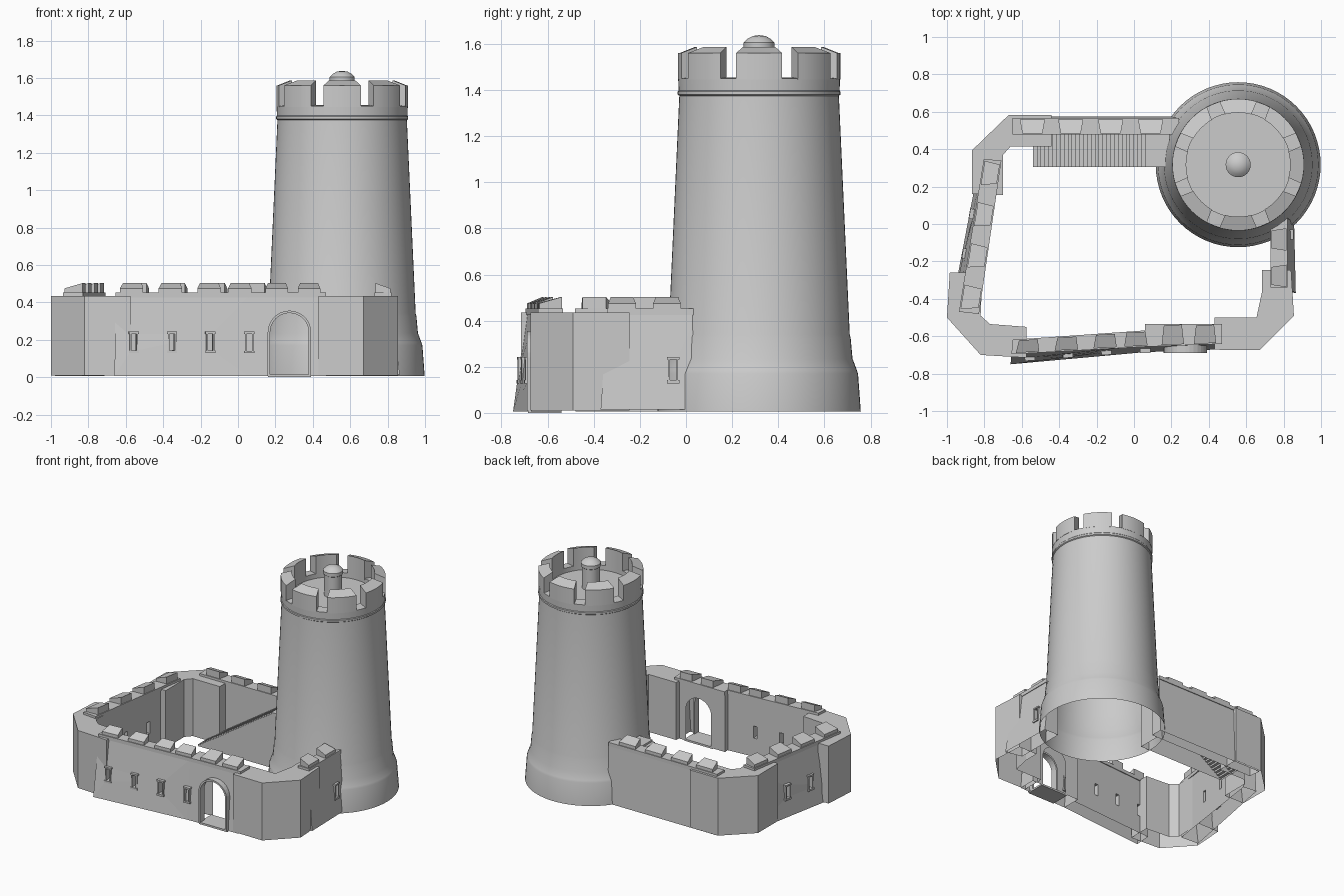
import bpy, bmesh, math
from mathutils import Vector

if "Cube" in bpy.data.objects:
    bpy.data.objects.remove(bpy.data.objects["Cube"])

TOP = 0.435                      # wall-walk height
TC = Vector((0.557, 0.317))      # tower centre


def finish(name, bm, smooth=False):
    bmesh.ops.recalc_face_normals(bm, faces=bm.faces)
    me = bpy.data.meshes.new(name)
    bm.to_mesh(me)
    bm.free()
    ob = bpy.data.objects.new(name, me)
    bpy.context.collection.objects.link(ob)
    if smooth:
        bpy.ops.object.select_all(action='DESELECT')
        bpy.context.view_layer.objects.active = ob
        ob.select_set(True)
        bpy.ops.object.shade_smooth_by_angle(angle=math.radians(25))
    return ob


def loft(name, lower, upper, smooth=False):
    """Solid between two matching closed loops of 3D points."""
    bm = bmesh.new()
    a = [bm.verts.new(p) for p in lower]
    b = [bm.verts.new(p) for p in upper]
    n = len(a)
    bm.faces.new(a)
    bm.faces.new(b)
    for i in range(n):
        j = (i + 1) % n
        bm.faces.new((a[i], a[j], b[j], b[i]))
    return finish(name, bm, smooth)


def prism(name, plan, z0, z1):
    return loft(name, [(p[0], p[1], z0) for p in plan], [(p[0], p[1], z1) for p in plan])


def open_bottom(ob):
    """Parts are open shells underneath."""
    bm = bmesh.new()
    bm.from_mesh(ob.data)
    bad = [f for f in bm.faces if f.normal.z < -0.9 and f.calc_center_median().z < 0.03]
    bmesh.ops.delete(bm, geom=bad, context='FACES')
    bm.to_mesh(ob.data)
    bm.free()


def cut(ob, cutter):
    m = ob.modifiers.new("cut", 'BOOLEAN')
    m.operation, m.solver, m.object = 'DIFFERENCE', 'EXACT', cutter
    bpy.context.view_layer.objects.active = ob
    bpy.ops.object.modifier_apply(modifier=m.name)
    bpy.data.objects.remove(cutter)


def wall(name, base, outer, inner, merlons, windows=(), width=0.12, z0=0.005):
    """Battered wall; base/outer/inner are 2-point lines in plan."""
    base, outer, inner = [[Vector(p) for p in l] for l in (base, outer, inner)]
    ob = loft(name, [(*p, z0) for p in (base[0], base[1], inner[1], inner[0])],
              [(*p, TOP) for p in (outer[0], outer[1], inner[1], inner[0])])
    u = (outer[1] - outer[0]).normalized()
    n = (outer[0] - inner[0])
    n = (n - u * n.dot(u)).normalized()
    # coping course under the merlons
    e = n * 0.006
    prism(name + "_coping", [outer[0] + e, outer[1] + e, inner[1] - e, inner[0] - e], 0.425, 0.452)
    # merlons with outward-sloping tops and splayed sides
    for i, t in enumerate(merlons):
        o, q = outer[0].lerp(outer[1], t), inner[0].lerp(inner[1], t)
        h = u * width / 2
        plan = [o - h, o + h, q + h * 0.8, q - h * 0.8]
        zs = (0.475, 0.475, 0.503, 0.503)
        loft(f"{name}_merlon_{i}", [(*p, 0.45) for p in plan], [(*p, z) for p, z in zip(plan, zs)])
    # slit windows with stone surrounds
    for i, t in enumerate(windows):
        c = base[0].lerp(base[1], t).lerp(outer[0].lerp(outer[1], t), 0.43)

        def block(nm, u0, u1, n0, n1, za, zb):
            return prism(nm, [c + u * u0 + n * n0, c + u * u1 + n * n0,
                              c + u * u1 + n * n1, c + u * u0 + n * n1], za, zb)
        cut(ob, block("cutter", -0.014, 0.014, -0.3, 0.1, 0.142, 0.232))
        wn = f"{name}_window_{i}"
        for s in (-1, 1):
            block(wn + "_jamb", s * 0.014, s * 0.022, -0.02, 0.012, 0.14, 0.232)
        block(wn + "_lintel", -0.027, 0.027, -0.02, 0.014, 0.232, 0.243)
        block(wn + "_sill", -0.027, 0.027, -0.02, 0.016, 0.128, 0.142)
    open_bottom(ob)
    return ob


# curtain walls
wall("south_wall", [(-0.66, -0.75), (0.06, -0.685)], [(-0.655, -0.69), (0.06, -0.65)],
     [(-0.65, -0.625), (0.06, -0.575)], (0.12, 0.41, 0.70, 0.93), (0.14, 0.425, 0.71), 0.125)
wall("north_wall", [(-0.66, 0.575), (0.24, 0.575)], [(-0.65, 0.56), (0.24, 0.56)],
     [(-0.65, 0.485), (0.24, 0.485)], (0.12, 0.35, 0.59, 0.83), (), 0.135)
wall("west_wall", [(-0.823, 0.35), (-0.98, -0.47)], [(-0.797, 0.347), (-0.93, -0.47)],
     [(-0.715, 0.34), (-0.835, -0.48)], (0.09, 0.36, 0.63, 0.9), (0.36, 0.62), 0.13)
wall("east_wall", [(0.865, -0.37), (0.855, 0.05)], [(0.815, -0.34), (0.815, 0.05)],
     [(0.735, -0.34), (0.735, 0.05)], (0.16, 0.66), (0.74,), 0.12, 0.015)

# gate section
gate = wall("gate_wall", [(0.06, -0.685), (0.47, -0.67)], [(0.06, -0.65), (0.47, -0.635)],
            [(0.06, -0.54), (0.47, -0.54)], (0.36, 0.78), (), 0.12)


def arch(r, bottom, spring=0.24, cx=0.275, seg=16):
    pts = [(cx - r, bottom)]
    pts += [(cx + r * math.cos(math.pi * (1 - i / seg)), spring + r * math.sin(math.pi * i / seg))
            for i in range(seg + 1)]
    return pts + [(cx + r, bottom)]


hole = arch(0.103, -0.05)
cut(gate, loft("gate_cutter", [(x, -0.9, z) for x, z in hole], [(x, -0.4, z) for x, z in hole]))
# moulded arch surround, as one closed ring strip
ring = arch(0.116, 0.01) + arch(0.103, 0.01)[::-1]
loft("gate_surround", [(x, -0.69, z) for x, z in ring], [(x, -0.64, z) for x, z in ring])
prism("gate_threshold", [(0.16, -0.685), (0.39, -0.685), (0.39, -0.54), (0.16, -0.54)], 0.0, 0.014)
# window beside the gate, set across the wall joint
for dx in (-0.022, 0.014):
    prism("gate_window_jamb", [(0.06 + dx, -0.69), (0.068 + dx, -0.69),
                               (0.068 + dx, -0.66), (0.06 + dx, -0.66)], 0.14, 0.232)
for z, nm in ((0.128, "sill"), (0.232, "lintel")):
    prism("gate_window_" + nm, [(0.033, -0.69), (0.087, -0.69), (0.087, -0.66), (0.033, -0.66)], z, z + 0.012)

# chamfered corner bastions
corners = {
    "northwest_bastion": [(-0.44, 0.583), (-0.67, 0.583), (-0.865, 0.395), (-0.865, 0.16),
                          (-0.70, 0.155), (-0.70, 0.37), (-0.66, 0.415), (-0.44, 0.415)],
    "southwest_bastion": [(-0.985, -0.26), (-1.0, -0.50), (-0.82, -0.70), (-0.575, -0.715),
                          (-0.575, -0.55), (-0.77, -0.535), (-0.82, -0.49), (-0.81, -0.26)],
    "southeast_bastion": [(0.43, -0.672), (0.67, -0.675), (0.855, -0.49), (0.84, -0.245),
                          (0.685, -0.245), (0.685, -0.36), (0.655, -0.50), (0.43, -0.50)],
}
for name, plan in corners.items():
    open_bottom(prism(name, plan, 0.01, TOP))

# stair climbing along the north wall to the tower
N = 30
steps = [(-0.54, 0.01)]
for i in range(N):
    x0, x1 = (-0.54 + 0.62 * k / N for k in (i, i + 1))
    z = 0.01 + 0.41 * (i + 1) / N
    steps += [(x0, z), (x1, z)]
steps += [(0.19, 0.42), (0.19, 0.01)]
open_bottom(loft("stair", [(x, 0.305, z) for x, z in steps], [(x, 0.49, z) for x, z in steps]))


def revolve(name, profile, seg=64):
    bm = bmesh.new()
    vs = [bm.verts.new((r, 0, z)) for r, z in profile]
    es = [bm.edges.new(p) for p in zip(vs, vs[1:])]
    bmesh.ops.spin(bm, geom=vs + es, cent=(0, 0, 0), axis=(0, 0, 1), angle=math.tau, steps=seg)
    bmesh.ops.remove_doubles(bm, verts=bm.verts, dist=1e-5)
    ob = finish(name, bm, True)
    ob.location = (TC.x, TC.y, 0)
    return ob


# round tower: battered plinth, tapering shaft, string course, parapet and deck
revolve("tower", [(0.441, 0.005), (0.429, 0.17), (0.424, 0.185), (0.405, 0.235), (0.397, 0.325),
                  (0.393, 0.34), (0.346, 1.375), (0.353, 1.38), (0.353, 1.393), (0.349, 1.398),
                  (0.351, 1.45), (0.28, 1.455), (0.28, 1.42), (0, 1.42)])
revolve("roof_turret", [(0.06, 1.415), (0.06, 1.575), (0.067, 1.58), (0.067, 1.605), (0.05, 1.622),
                        (0.028, 1.634), (0, 1.638)], 32)

# tower merlons
for k in range(8):
    mid = math.radians(-90 + 45 * k)
    outer, inner = [], []
    for i in range(7):
        f = i / 3 - 1
        for lst, r, w in ((outer, 0.352, 16.5), (inner, 0.278, 14.5)):
            a = mid + math.radians(w) * f
            lst.append((TC.x + r * math.cos(a), TC.y + r * math.sin(a)))
    plan = [(p, 1.56) for p in outer] + [(p, 1.587) for p in inner[::-1]]
    loft(f"tower_merlon_{k}", [(*p, 1.445) for p, _ in plan], [(*p, z) for p, z in plan], True)
